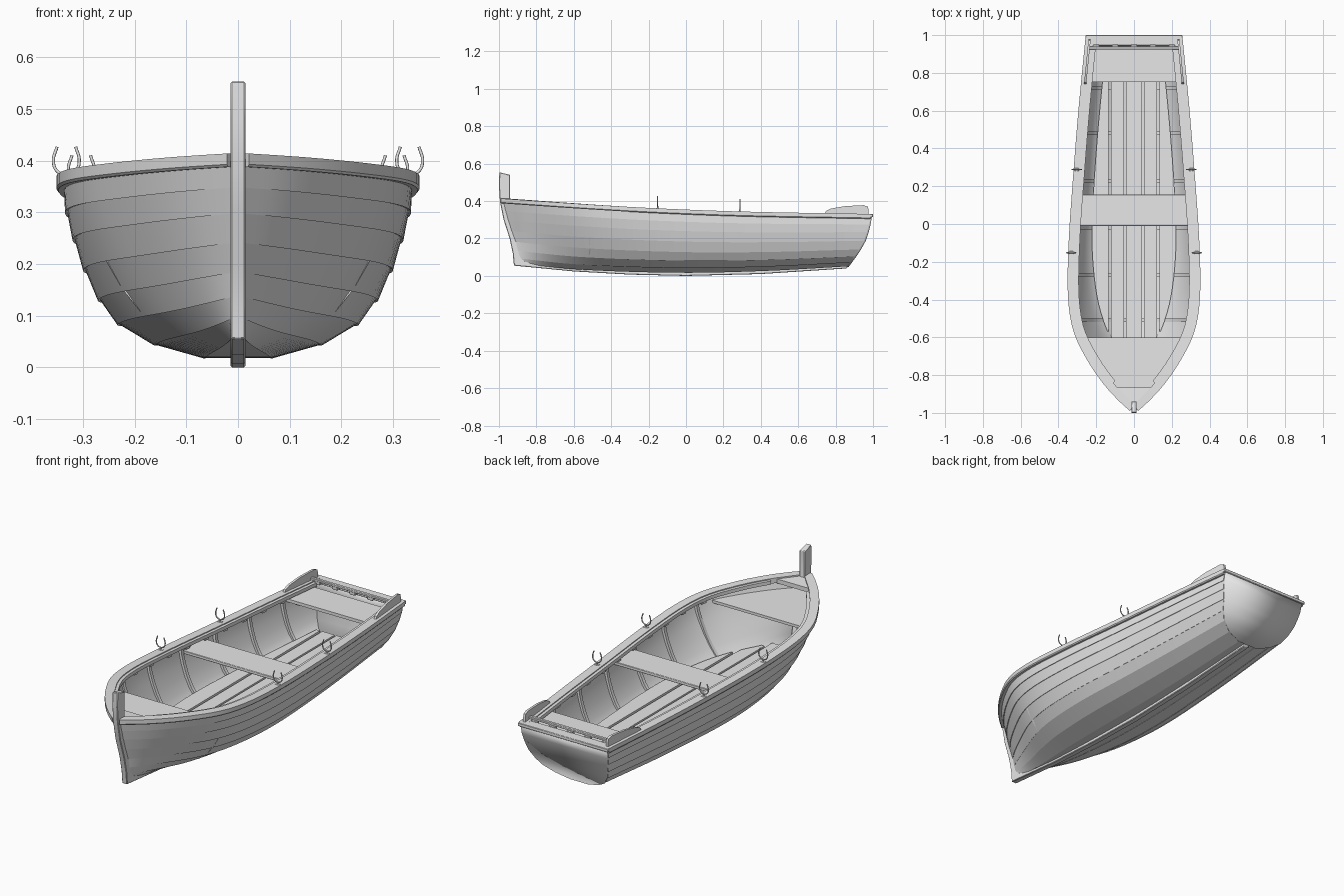
import bpy, bmesh, math
from mathutils import Vector

cube = bpy.data.objects.get("Cube")
if cube:
    bpy.data.objects.remove(cube, do_unlink=True)

wood = bpy.data.materials.new("plain_grey")
wood.use_nodes = True
GREY = (0.8, 0.8, 0.8, 1)
wood.diffuse_color = GREY
wood.node_tree.nodes["Principled BSDF"].inputs["Base Color"].default_value = GREY

# Hull lines, as (position along the boat, value)
BEAM = [(-.98, .012), (-.9, .098), (-.8, .18), (-.7, .244), (-.6, .295), (-.5, .323),
        (-.35, .337), (-.1, .332), (.2, .312), (.6, .28), (.98, .243)]
BILGE = [(-.98, .03), (-.8, .27), (-.6, .62), (-.4, .86), (-.1, 1), (.3, .95), (.98, .78)]
SHEER = [(-.98, .405), (-.5, .372), (-.15, .352), (.3, .335), (.98, .322)]
BOTTOM = [(-.98, .07), (-.6, .035), (0, .018), (.5, .028), (.98, .052)]
# End profiles, as (height fraction, y)
BOW = [(0, -.91), (.3, -.915), (.5, -.935), (.75, -.96), (1, -.98)]
STERN = [(0, .86), (.2, .9), (.5, .95), (.8, .975), (1, .985)]
# Cross-section: plank edges as (width fraction, height fraction)
EDGES = [(0, 0), (.19, 0), (.48, .08), (.69, .2), (.8, .34), (.885, .51),
         (.945, .68), (.985, .83), (1, 1)]
TOP = len(EDGES) - 1


def curve(table, v):
    """Smooth interpolation through a table."""
    v = min(max(v, table[0][0]), table[-1][0])
    i = max(k for k in range(len(table) - 1) if table[k][0] <= v)

    def slope(k):
        a, b = table[max(k - 1, 0)], table[min(k + 1, len(table) - 1)]
        return (b[1] - a[1]) / (b[0] - a[0])
    (a, p), (b, q) = table[i], table[i + 1]
    d, s = b - a, (v - a) / (b - a)
    return ((1 + 2 * s) * (1 - s) ** 2 * p + s * (1 - s) ** 2 * d * slope(i)
            + s * s * (3 - 2 * s) * q + s * s * (s - 1) * d * slope(i + 1))


def half_width(Y, xf, h):
    top = curve(BEAM, Y) / .337
    low = curve(BILGE, Y)
    return xf * .337 * (low + (top - low) * h ** .6)


def hull_at(Y, u, off=0.0):
    """Point on the hull at station Y and plank edge u, pushed outwards by off."""
    xf, h = EDGES[u]
    a, b = EDGES[max(u - 1, 0)], EDGES[min(u + 1, TOP)]
    n = Vector((b[1] - a[1], a[0] - b[0])).normalized() if u else Vector((0, -1))
    off *= min(1, curve(BEAM, Y) / .1)
    lo, hi = curve(BOTTOM, Y), curve(SHEER, Y)
    y0, y1 = curve(BOW, h), curve(STERN, h)
    y = y0 + (y1 - y0) * (Y + .98) / 1.96
    return Vector((max(half_width(Y, xf, h) + off * n.x, 0), y, lo + (hi - lo) * h + off * n.y))


def width_at(y, z):
    """Half width of the hull at a given position and height."""
    lo, hi = curve(BOTTOM, y), curve(SHEER, y)
    h = min(max((z - lo) / (hi - lo), .001), 1)
    y0, y1 = curve(BOW, h), curve(STERN, h)
    Y = -.98 + 1.96 * (y - y0) / (y1 - y0)
    i = max(k for k in range(1, TOP) if EDGES[k][1] <= h)
    a, b = EDGES[i], EDGES[i + 1]
    return half_width(Y, a[0] + (b[0] - a[0]) * (h - a[1]) / (b[1] - a[1]), h)


def span(a, b, n):
    return [a + (b - a) * i / n for i in range(n + 1)]


def finish(name, bm, mirror=False, bevel=0.0):
    bmesh.ops.recalc_face_normals(bm, faces=bm.faces)
    me = bpy.data.meshes.new(name)
    bm.to_mesh(me)
    bm.free()
    me.materials.append(wood)
    me.shade_smooth()
    me.set_sharp_from_angle(angle=math.radians(32))
    ob = bpy.data.objects.new(name, me)
    bpy.context.collection.objects.link(ob)
    if mirror:
        ob.modifiers.new("Mirror", "MIRROR")
    if bevel:
        ob.modifiers.new("Bevel", "BEVEL").width = bevel
    return ob


def loft(name, rings, mirror=False, closed=True, bevel=0.0):
    bm = bmesh.new()
    rows = [[bm.verts.new(p) for p in r] for r in rings]
    n = len(rows[0])
    for a, b in zip(rows, rows[1:]):
        for i in range(n if closed else n - 1):
            j = (i + 1) % n
            bm.faces.new((a[i], a[j], b[j], b[i]))
    if closed:
        bm.faces.new(rows[0])
        bm.faces.new(rows[-1])
    return finish(name, bm, mirror, bevel)


def box(name, x0, x1, y0, y1, z0, z1, mirror=False):
    loft(name, [[(x0, y, z0), (x1, y, z0), (x1, y, z1), (x0, y, z1)] for y in (y0, y1)],
         mirror, bevel=.002)


# Clinker hull shell: overlapping planks outside, smooth skin inside
def flip(points):
    return [Vector((-p.x, p.y, p.z)) for p in points]


def hull_ring(Y):
    out = [hull_at(Y, 0), hull_at(Y, 1)]
    for u in range(1, TOP):
        out += [hull_at(Y, u, min(u, 4) * .0011), hull_at(Y, u + 1)]
    inn = [hull_at(Y, u, -.012) for u in range(TOP + 1)]
    return flip(out[:0:-1]) + out + inn[::-1] + flip(inn[1:])


loft("hull_planking", [hull_ring(-.98 + 1.96 * (i / 44) ** 1.35) for i in range(45)])

# Curved transom
rows = [hull_at(.98, u) for u in range(1, TOP + 1)]
transom = loft("transom", [[(-p.x, p.y, p.z), p] for p in rows], closed=False)
solid = transom.modifiers.new("Solidify", "SOLIDIFY")
solid.thickness, solid.offset = .02, 0

# Stem and keel in one swept profile
bm = bmesh.new()
backbone = [(-.94, .54), (-.998, .554), (-1, .48), (-.995, .4), (-.975, .3), (-.943, .2),
            (-.926, .12), (-.92, .055), (-.6, .024), (-.3, .007), (0, 0), (.4, .01),
            (.86, .04), (.87, .06), (.4, .037), (0, .027), (-.5, .042), (-.86, .08),
            (-.88, .16), (-.91, .28), (-.94, .4)]
face = bm.faces.new([bm.verts.new((-.0145, y, z)) for y, z in backbone])
ext = bmesh.ops.extrude_face_region(bm, geom=[face])["geom"]
bmesh.ops.translate(bm, vec=(.029, 0, 0), verts=[v for v in ext if isinstance(v, bmesh.types.BMVert)])
finish("stem_and_keel", bm, bevel=.003)


# Rails that follow the sheer line
def rail_point(Y, off, dz):
    t = (hull_at(min(Y + .01, .98), TOP) - hull_at(max(Y - .01, -.98), TOP)).normalized()
    p = hull_at(Y, TOP) + Vector((t.y, -t.x, 0)) * off
    return (max(p.x, 0), p.y, p.z + dz)


def rail(name, y0, y1, d0, d1, z0, z1, n=40):
    corners = ((d0, z0), (d1 - .004, z0), (d1, z0 + .005), (d1, z1), (d0, z1))
    loft(name, [[rail_point(Y, d, z) for d, z in corners] for Y in span(y0, y1, n)], True)


rail("gunwale", -.98, .98, -.03, .014, -.017, .009)
rail("inner_rail", -.86, .93, -.045, -.028, -.014, .004)
for Y in span(-.55, .7, 9):
    rail("rail_block", Y - .014, Y + .014, -.04, -.008, -.026, -.013, 1)

# Ribs against the inner skin
for Y in (-.51, -.27, -.02, .23, .48, .72):
    rings = []
    for u in range(1, TOP + 1):
        a, b = hull_at(Y, u, -.008), hull_at(Y, u, -.025)
        rings.append([(p.x, Y + s, p.z) for p, s in ((a, -.009), (b, -.009), (b, .009), (a, .009))])
    loft("rib", rings, True)


# Floor boards, trimmed to the hull
FLOOR = .125


def board(name, x0, x1, mirror):
    rings = []
    for y in span(-.76, .86, 34):
        edge = min(x1, width_at(y, FLOOR) - .04)
        if edge > x0 + .004:
            rings.append([(x0, y, FLOOR - .012), (edge, y, FLOOR - .012), (edge, y, FLOOR), (x0, y, FLOOR)])
    loft(name, rings, mirror)


board("centre_floor_board", -.043, .043, False)
board("inner_floor_board", .053, .123, True)
board("outer_floor_board", .136, .228, True)


# Decks and stern seat, trimmed to the hull
def deck(name, y0, y1, top, thick, inset):
    rings = []
    for y in span(y0, y1, 14):
        z = top(y)
        x = max(width_at(y, z - thick) - inset, .004)
        rings.append([(-x, y, z - thick), (x, y, z - thick), (x, y, z), (-x, y, z)])
    loft(name, rings)


deck("foredeck", -.93, -.6, lambda y: .345, .014, .008)
deck("breasthook", -.965, -.865, lambda y: curve(SHEER, y) + .004, .022, .008)
deck("stern_seat", .752, .93, lambda y: .3, .016, .008)

# Middle seat and support cleats
box("middle_seat", -.306, .306, -.01, .155, .294, .31)
box("middle_seat_cleat", .255, .3, .04, .105, .268, .294, True)
box("stern_seat_cleat", .2, .232, .79, .85, .26, .284, True)

# Stern cap with a raised rail on blocks
box("transom_cap", -.256, .256, .945, 1, .314, .331)
box("stern_inner_rail", -.238, .238, .924, .94, .334, .346)
for x in span(-.2, .2, 4):
    box("stern_rail_block", x - .016, x + .016, .926, .95, .318, .336)

# Raised boards at the stern corners
outline = [(.742, .335), (.748, .347), (.775, .36), (.85, .373), (.95, .378), (.972, .37), (.976, .355)]
rings = []
for y, z in outline:
    outer = curve(BEAM, y) - .002
    rings.append([(outer - .012, y, .322), (outer, y, .322), (outer, y, z), (outer - .012, y, z)])
loft("stern_side_board", rings, True)


# Oarlocks: open horseshoes on pins
def wire(name, points, radius):
    cu = bpy.data.curves.new(name, "CURVE")
    cu.dimensions = "3D"
    cu.bevel_depth, cu.bevel_resolution, cu.use_fill_caps = radius, 2, True
    sp = cu.splines.new("BEZIER")
    sp.bezier_points.add(len(points) - 1)
    for bp, p in zip(sp.bezier_points, points):
        bp.co = p
        bp.handle_left_type = bp.handle_right_type = "AUTO"
    cu.materials.append(wood)
    bpy.context.collection.objects.link(bpy.data.objects.new(name, cu))


HORN = [(-.018, .054), (-.025, .026), (-.018, .007), (0, 0), (.018, .007), (.025, .026), (.018, .054)]
for side in (-1, 1):
    for Y in (-.152, .288):
        x, z = side * (curve(BEAM, Y) - .002), curve(SHEER, Y) + .021
        wire("oarlock", [(x + a, Y, z + b) for a, b in HORN], .003)
        wire("oarlock_pin", [(x, Y, z), (x, Y, z - .03)], .004)
        box("oarlock_socket", x - .012, x + .012, Y - .008, Y + .008, z - .018, z - .01)
